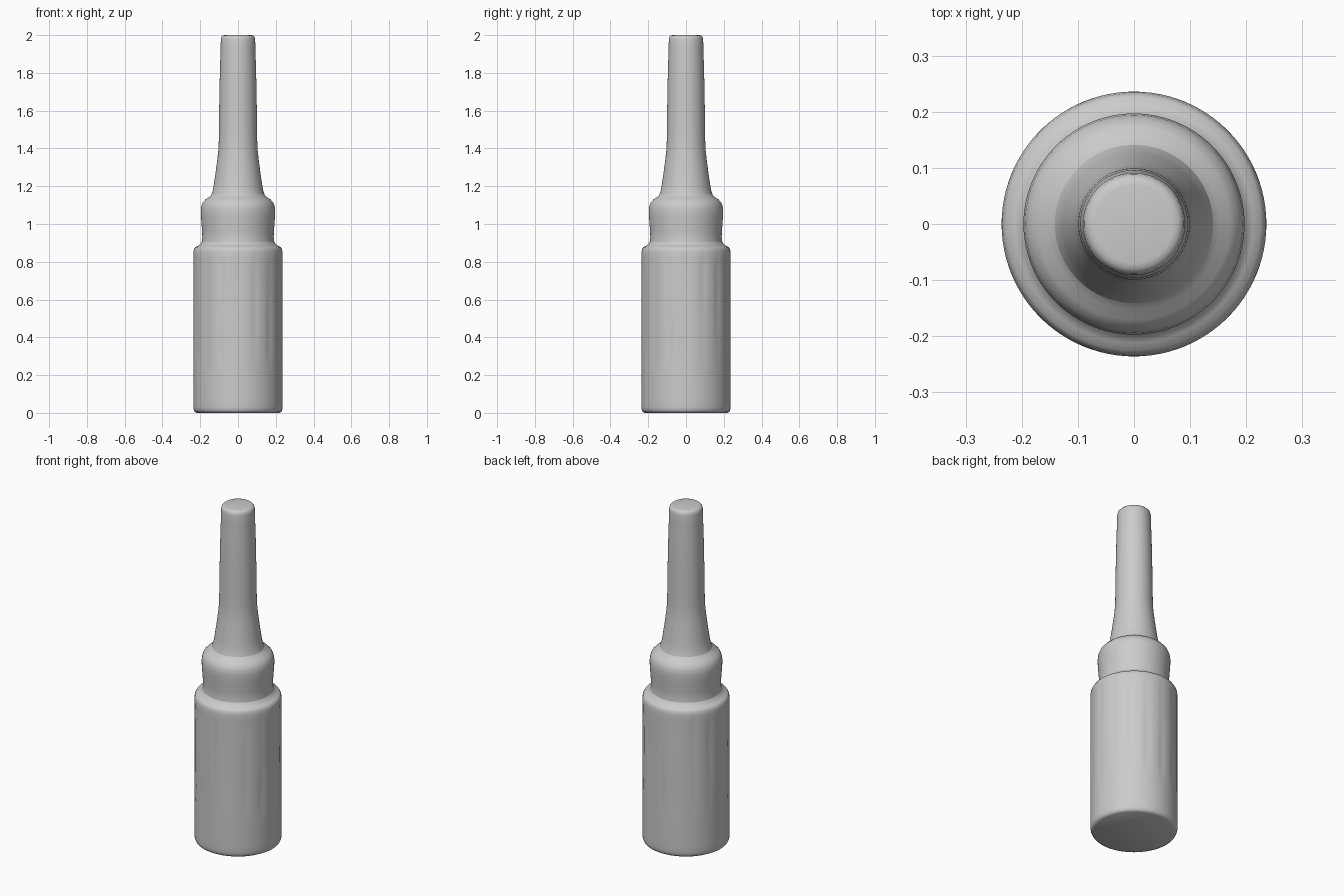
import bpy, bmesh
from math import sin, cos, pi

if "Cube" in bpy.data.objects:
    bpy.data.objects.remove(bpy.data.objects["Cube"])

SEGMENTS = 96


def lathe(name, profile, radius_offset=None):
    """Revolve (radius, z) points around z; radius 0 closes the end with a pole."""
    bm = bmesh.new()
    rings = []
    for r, z in profile:
        if r == 0:
            rings.append([bm.verts.new((0, 0, z))])
            continue
        ring = []
        for i in range(SEGMENTS):
            a = 2 * pi * i / SEGMENTS
            rr = r + (radius_offset(a, z) if radius_offset else 0)
            ring.append(bm.verts.new((rr * cos(a), rr * sin(a), z)))
        rings.append(ring)
    for lo, hi in zip(rings, rings[1:]):
        for i in range(SEGMENTS):
            j = (i + 1) % SEGMENTS
            if len(lo) == 1:
                bm.faces.new((lo[0], hi[j], hi[i]))
            elif len(hi) == 1:
                bm.faces.new((lo[i], lo[j], hi[0]))
            else:
                bm.faces.new((lo[i], lo[j], hi[j], hi[i]))
    mesh = bpy.data.meshes.new(name)
    bm.to_mesh(mesh)
    bm.free()
    obj = bpy.data.objects.new(name, mesh)
    bpy.context.collection.objects.link(obj)
    bpy.ops.object.select_all(action='DESELECT')
    obj.select_set(True)
    bpy.context.view_layer.objects.active = obj
    bpy.ops.object.shade_smooth_by_angle(angle=0.7)
    return obj


def worn_flutes(a, z):
    """Shallow, uneven vertical grooves between the plain rims of the body."""
    fade = max(0, min(1, (z - 0.2) / 0.12, (0.86 - z) / 0.06))
    groove = max(0, cos(16 * a)) ** 2 * (0.7 + 0.3 * sin(3 * a + 9 * z))
    return -0.004 * fade * groove


# Fluted lower body with rounded rims and a step up to the collar
wall = [(0.236, 0.03 + 0.82 * i / 24) for i in range(25)]
lathe("lower_body",
      [(0, 0), (0.218, 0), (0.229, 0.006), (0.234, 0.016)] + wall +
      [(0.233, 0.867), (0.226, 0.878), (0.212, 0.884), (0.201, 0.892), (0.192, 0.906)],
      worn_flutes)

# Bulging collar, continuing from the body step
lathe("collar",
      [(0.192, 0.906), (0.189, 0.93), (0.190, 0.96), (0.193, 1.00), (0.196, 1.04),
       (0.197, 1.07), (0.194, 1.095), (0.186, 1.115), (0.171, 1.131),
       (0.153, 1.142), (0.141, 1.155)])

# Flared neck tapering to a flat rounded tip
lathe("neck",
      [(0.141, 1.155), (0.133, 1.18), (0.127, 1.215), (0.119, 1.27), (0.111, 1.33),
       (0.105, 1.38), (0.102, 1.43), (0.101, 1.50), (0.099, 1.65), (0.096, 1.80),
       (0.092, 1.93), (0.091, 1.975), (0.088, 1.990), (0.080, 1.998),
       (0.070, 2.0), (0, 2.0)])
